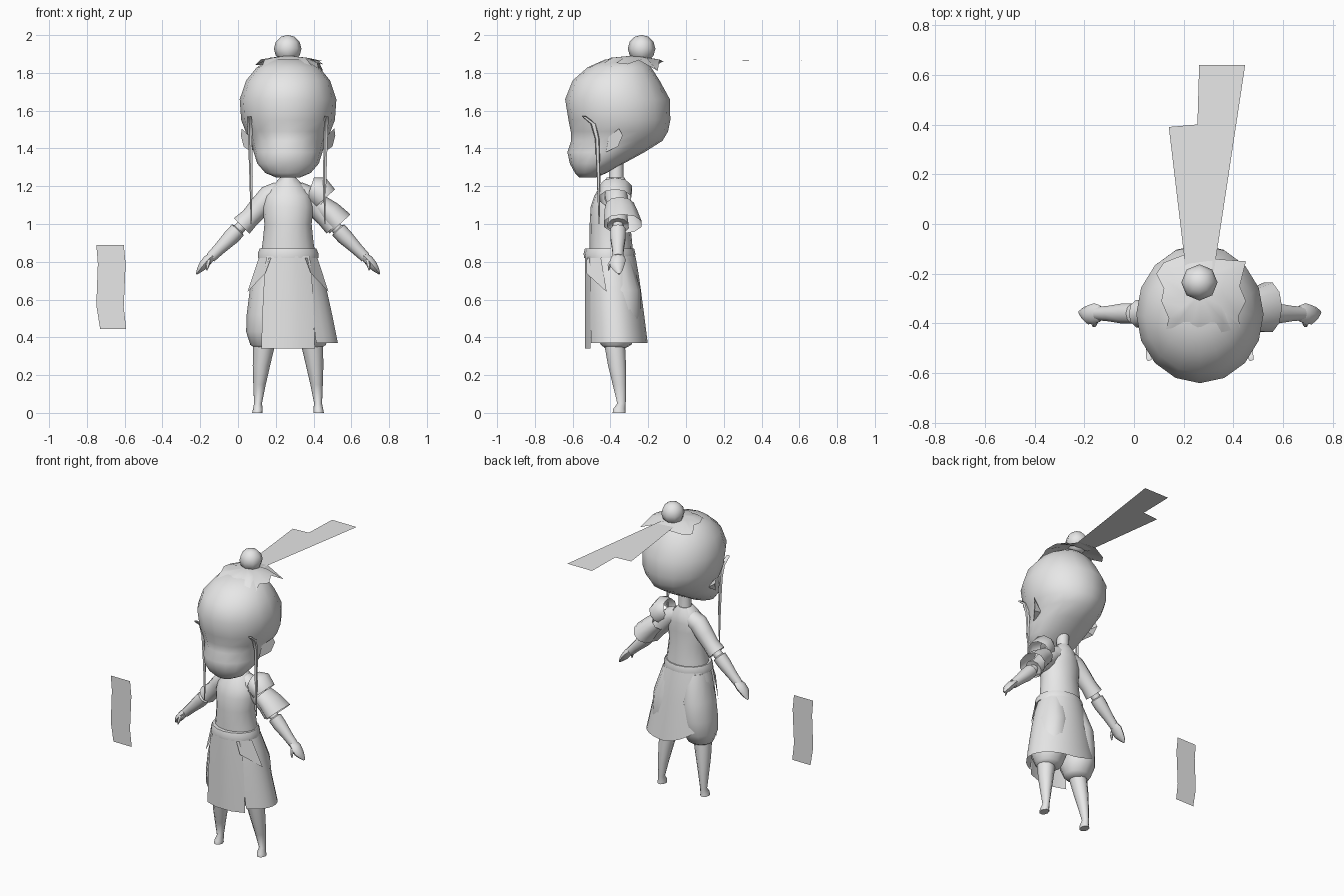
import bpy, bmesh, math
from mathutils import Vector

C = 0.265  # centre line of the figure
grey = bpy.data.materials.new("plain_grey")
grey.diffuse_color = (0.8, 0.8, 0.8, 1)


def make(name, verts, faces, smooth=True, angle=50):
    me = bpy.data.meshes.new(name)
    me.from_pydata([tuple(v) for v in verts], [], faces)
    me.materials.append(grey)
    bm = bmesh.new()
    bm.from_mesh(me)
    bmesh.ops.recalc_face_normals(bm, faces=bm.faces)
    bm.to_mesh(me)
    bm.free()
    ob = bpy.data.objects.new(name, me)
    bpy.context.collection.objects.link(ob)
    if smooth:
        bpy.ops.object.select_all(action='DESELECT')
        ob.select_set(True)
        bpy.context.view_layer.objects.active = ob
        bpy.ops.object.shade_smooth_by_angle(angle=math.radians(angle))
    return ob


def loft(name, rings, closed=True, caps=True, angle=50):
    n = len(rings[0])
    verts = [v for r in rings for v in r]
    faces = []
    for i in range(len(rings) - 1):
        for j in range(n if closed else n - 1):
            k = (j + 1) % n
            faces.append((i * n + j, i * n + k, (i + 1) * n + k, (i + 1) * n + j))
    if caps:
        faces.append(tuple(range(n)))
        faces.append(tuple(range(len(verts) - n, len(verts))))
    return make(name, verts, faces, angle=angle)


def stack(name, rows, cx=C, seg=16, caps=True):
    """Horizontal ovals: rows of (z, front y, back y, half width, x shift)."""
    rings = []
    for z, f, b, w, *dx in rows:
        x0 = cx + (dx[0] if dx else 0)
        rings.append([(x0 + w * math.cos(t), (f + b) / 2 + (b - f) / 2 * math.sin(t), z)
                      for t in (2 * math.pi * j / seg for j in range(seg))])
    return loft(name, rings, caps=caps)


def limb(name, rows, side, seg=10, depth=1.0, caps=True):
    """Tube along rows of (outward x, y, z, radius); depth scales it along y."""
    p = [Vector((C + side * r[0], r[1], r[2])) for r in rows]
    rings = []
    for i, r in enumerate(rows):
        d = (p[min(i + 1, len(p) - 1)] - p[max(i - 1, 0)]).normalized()
        v = Vector((0, 1, 0))
        u = v.cross(d).normalized()
        rings.append([p[i] + r[3] * (math.cos(t) * u + depth * math.sin(t) * v)
                      for t in (2 * math.pi * j / seg for j in range(seg))])
    return loft(name, rings, caps=caps)


# head and neck
stack("head", [(1.245, -.565, -.48, .06), (1.27, -.588, -.42, .12), (1.32, -.615, -.33, .163),
               (1.38, -.628, -.22, .182), (1.44, -.608, -.125, .197), (1.49, -.61, -.095, .225),
               (1.55, -.622, -.083, .248), (1.66, -.64, -.085, .256), (1.76, -.60, -.14, .222),
               (1.83, -.52, -.185, .165), (1.87, -.43, -.23, .09)])
stack("neck", [(1.19, -.42, -.32, .05), (1.25, -.41, -.33, .04), (1.36, -.41, -.33, .04)], seg=10)

# jagged hair cap: a shallow umbrella with a zigzag rim
rim = [(.09, -.20), (.12, -.155), (.21, -.12), (.32, -.14), (.45, -.15), (.425, -.25), (.45, -.31),
       (.42, -.37), (.435, -.48), (.35, -.455), (.27, -.495), (.22, -.47), (.115, -.47), (.14, -.38),
       (.11, -.31), (.12, -.26)]
n = len(rim)
capv = [(C, -.28, 1.892)] + [(C + (x - C) * .55, -.28 + (y + .28) * .55, 1.88) for x, y in rim]
capv += [(x, y, 1.87 - .9 * max(0, math.hypot(x - C, y + .28) - .16)) for x, y in rim]
make("hair_cap", capv, [(0, 1 + i, 1 + (i + 1) % n) for i in range(n)] +
     [(1 + i, 1 + n + i, 1 + n + (i + 1) % n, 1 + (i + 1) % n) for i in range(n)])

# top knot and the flat forked tail behind it
bpy.ops.mesh.primitive_uv_sphere_add(segments=8, ring_count=6, radius=.073, location=(.263, -.235, 1.928))
knot = bpy.context.object
knot.name = "top_knot"
knot.data.materials.append(grey)
bpy.ops.object.shade_smooth_by_angle(angle=math.radians(60))
make("hair_tail", [(.21, -.2, 1.872), (.265, -.2, 1.872), (.32, -.2, 1.872), (.447, .64, 1.864),
                   (.262, .64, 1.864), (.255, .4, 1.866), (.14, .39, 1.866)],
     [(0, 1, 5, 6), (1, 2, 3, 4, 5)], smooth=False)

# torso, neckline and belt
stack("torso", [(.82, -.51, -.28, .148), (.9, -.51, -.285, .135), (1.0, -.51, -.295, .125),
                (1.09, -.505, -.295, .135), (1.15, -.485, -.295, .122), (1.2, -.455, -.30, .085),
                (1.245, -.42, -.325, .042)])
stack("belt", [(.82, -.54, -.27, .16), (.845, -.542, -.268, .16), (.87, -.535, -.275, .15)])

# ears, side locks, arms and legs on both sides
for s, side in ((-1, "right"), (1, "left")):
    X = lambda d: C + s * d
    make(side + "_ear", [(X(.19), -.425, 1.38), (X(.20), -.41, 1.46), (X(.245), -.355, 1.505),
                         (X(.25), -.335, 1.47), (X(.235), -.36, 1.41), (X(.18), -.36, 1.42)],
         [(0, 1, 2, 3, 4), (0, 4, 5), (4, 3, 5), (3, 2, 5), (2, 1, 5), (1, 0, 5)], angle=30)
    limb(side + "_side_lock", [(.205, -.54, 1.57, .012), (.20, -.49, 1.53, .016), (.2, -.47, 1.45, .012),
                               (.195, -.463, 1.25, .010), (.195, -.46, 1.0, .003)], s, seg=5)
    limb(side + "_sleeve", [(.05, -.37, 1.165, .06), (.10, -.37, 1.145, .062), (.15, -.365, 1.09, .058),
                            (.20, -.36, 1.035, .052), (.245, -.36, .99, .058), (.235, -.36, 1.0, .03)], s)
    limb(side + "_bracer", [(.22, -.36, 1.015, .028), (.262, -.36, .973, .03), (.266, -.36, .968, .043),
                            (.30, -.36, .932, .043), (.36, -.36, .872, .033), (.41, -.36, .822, .028)], s)
    limb(side + "_hand", [(.40, -.36, .832, .02), (.425, -.36, .81, .026), (.45, -.365, .78, .024),
                          (.468, -.36, .757, .016), (.485, -.355, .735, .004)], s, seg=8, depth=1.6)
    limb(side + "_thumb", [(.418, -.385, .815, .013), (.425, -.405, .785, .011), (.43, -.41, .755, .003)],
         s, seg=6)
    stack(side + "_trouser", [(.34, -.425, -.325, .055), (.36, -.45, -.29, .085), (.43, -.485, -.25, .107),
                              (.52, -.495, -.24, .106, -s * .002), (.65, -.495, -.24, .10, -s * .012),
                              (.82, -.48, -.29, .085, -s * .045)], cx=X(.115), seg=12)
    stack(side + "_leg", [(0, -.39, -.318, .028, s * .045), (.02, -.388, -.32, .026, s * .043),
                          (.05, -.365, -.318, .021, s * .042), (.15, -.39, -.315, .033, s * .034),
                          (.25, -.415, -.315, .046, s * .024), (.36, -.435, -.32, .058, s * .01)],
          cx=X(.117), seg=10)

# shoulder guard and loose sleeve flap on the left arm
limb("shoulder_guard", [(.12, -.375, 1.195, .055), (.15, -.375, 1.185, .078), (.195, -.375, 1.135, .072)],
     1, depth=1.2, caps=False)
limb("sleeve_flap", [(.17, -.35, 1.10, .055), (.22, -.345, 1.06, .065), (.275, -.335, 1.0, .075)],
     1, depth=1.4, caps=False)

# wrapped skirt: open on the front, hem rising toward the right side
def hem(a):
    return .37 + .25 * max(0, (a - 85) / 115) ** 1.3

rings = []
for i in range(6):
    k, ring = i / 5, []
    for j in range(21):
        a = -58 + 258 * j / 20
        z = .83 + (hem(a) - .83) * k
        q = (.83 - z) / .46
        t = math.radians(a)
        flare = q ** .75
        ring.append((C + .017 * q + (.152 + .096 * flare) * math.cos(t),
                     -.395 + .03 * q + (.128 + .035 * flare) * math.sin(t), z))
    rings.append(ring)
loft("wrap_skirt", rings, closed=False, caps=False)

# front apron panel with its folded side strips
loft("front_apron", [[(C + w * u, -.54 + .035 * u * u, z) for u in (-1, -.4, .4, 1)]
                     for z, w in ((.83, .115), (.74, .125), (.55, .135), (.34, .142))],
     closed=False, caps=False)
for s, side in ((-1, "right"), (1, "left")):
    make(side + "_hip_strip", [(C + s * .09, -.525, .82), (C + s * .155, -.45, .82),
                               (C + s * .215, -.42, .64), (C + s * .12, -.528, .74)], [(0, 1, 2, 3)])

# loose hanging cloth strip standing apart
make("cloth_strip", [(-.75, -.3, .89), (-.605, -.3, .89), (-.595, -.3, .79), (-.605, -.3, .56),
                     (-.592, -.3, .445), (-.73, -.3, .445), (-.75, -.3, .57), (-.742, -.3, .79)],
     [(0, 1, 2, 7), (7, 2, 3, 6), (6, 3, 4, 5)], smooth=False)
